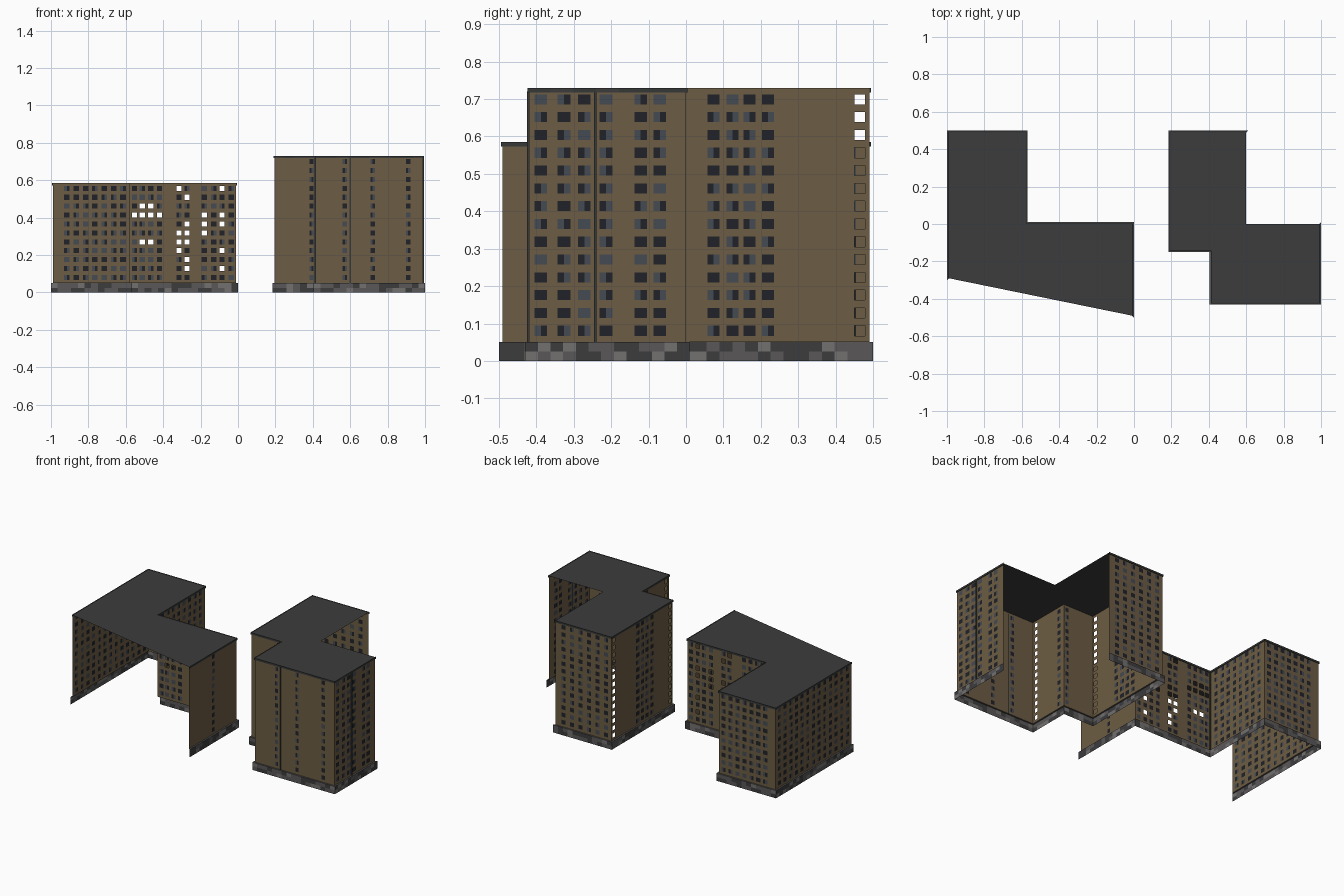
import bpy, bmesh, random
from mathutils import Vector

random.seed(4)
if "Cube" in bpy.data.objects:
    bpy.data.objects.remove(bpy.data.objects["Cube"], do_unlink=True)


def material(name, *rgb):
    m = bpy.data.materials.new(name)
    m.use_nodes = True
    m.diffuse_color = (*rgb, 1)
    bsdf = m.node_tree.nodes["Principled BSDF"]
    bsdf.inputs["Base Color"].default_value = (*rgb, 1)
    bsdf.inputs["Roughness"].default_value = 0.9
    return m


BROWN, DARK, BLUE, FRAME, ROOF, TRIM, STONE, SLATE, PALE = range(9)
MATS = [material("brown_wall", .152, .108, .057),
        material("dark_glass", .014, .016, .022),
        material("blue_grey_glass", .06, .068, .085),
        material("window_frame", .065, .06, .052),
        material("roof_grey", .045, .045, .045),
        material("trim_dark_grey", .035, .04, .038),
        material("plinth_grey", .10, .095, .095),
        material("plinth_slate", .045, .045, .048),
        material("plinth_pale", .17, .165, .16)]
PLINTH_TOP, FIRST_FLOOR, STOREY = 0.05, 0.08, 0.0476


def finish(name, bm):
    bmesh.ops.remove_doubles(bm, verts=bm.verts, dist=1e-5)
    mesh = bpy.data.meshes.new(name)
    bm.to_mesh(mesh)
    bm.free()
    for m in MATS:
        mesh.materials.append(m)
    ob = bpy.data.objects.new(name, mesh)
    bpy.context.collection.objects.link(ob)
    return ob


def quad(bm, a, b, z0, z1, mat):
    """Upright face between two plan points."""
    pts = [(*a, z0), (*b, z0), (*b, z1), (*a, z1)]
    f = bm.faces.new([bm.verts.new(p) for p in pts])
    f.material_index = mat
    return f


def outward(a, b):
    d = (b - a).normalized()
    return Vector((d.y, -d.x))


def offset_path(path, dist):
    """Mitred copy of an open right-angled path, ends extended."""
    out = []
    for i, p in enumerate(path):
        prev = outward(path[i - 1], p) if i > 0 else None
        nxt = outward(p, path[i + 1]) if i < len(path) - 1 else None
        if prev is None:
            out.append(p + dist * (nxt - (path[1] - p).normalized()))
        elif nxt is None:
            out.append(p + dist * (prev + (p - path[i - 1]).normalized()))
        else:
            out.append(p + dist * (prev + nxt))
    return out


def wall(name, a, b, floors, height, columns, holes):
    """Single sheet wall cut into a grid, with panes set in the grid cells.
    columns: (position along the wall's world axis, width, always open)"""
    bm = bmesh.new()
    length, d = (b - a).length, (b - a).normalized()
    axis = 0 if abs(d.x) > abs(d.y) else 1
    cuts, panes = {0.0, length}, []
    for i, (pos, width, is_open) in enumerate(columns):
        s = abs(pos - a[axis])
        for side in (-1, 0):
            lo = s + side * width / 2
            panes.append((lo, i, is_open))
            cuts |= {lo, lo + width / 2}
    cuts = sorted(cuts)
    levels = [PLINTH_TOP]
    for k in range(floors):
        mid = FIRST_FLOOR + k * STOREY
        levels += [mid - .013, mid + .014]
    levels.append(height)
    glass = []
    for s0, s1 in zip(cuts, cuts[1:]):
        if s1 - s0 < 1e-5:
            continue
        pane = next((p for p in panes if abs(p[0] - s0) < 1e-6), None)
        for row, (z0, z1) in enumerate(zip(levels, levels[1:])):
            mat = BROWN
            if pane and row % 2:
                floor = row // 2
                if pane[2] or (holes and str(pane[1]) in holes[floor]):
                    continue
                mat = DARK if random.random() < .65 else BLUE
            f = quad(bm, a + d * s0, a + d * s1, z0, z1, mat)
            if mat != BROWN:
                glass.append(f)
    if glass:
        ring = bmesh.ops.inset_individual(bm, faces=glass, thickness=.0018)
        for f in ring["faces"]:
            f.material_index = FRAME
    return finish(name, bm)


def ribbon(name, path, dist, z0, z1, step, palette, rows=1):
    """Panelled band standing proud of the walls, with a ledge back to them."""
    bm = bmesh.new()
    outer = offset_path(path, dist)
    for i in range(len(path) - 1):
        a, b = outer[i], outer[i + 1]
        n = max(1, round((b - a).length / step))
        for k in range(n):
            p, q = a.lerp(b, k / n), a.lerp(b, (k + 1) / n)
            for r in range(rows):
                h = (z1 - z0) / rows
                quad(bm, p, q, z0 + r * h, z0 + (r + 1) * h, random.choice(palette))
        for z in (z0, z1):
            if z > 0:
                ledge = [(*a, z), (*b, z), (*path[i + 1], z), (*path[i], z)]
                bm.faces.new([bm.verts.new(p) for p in ledge]).material_index = palette[0]
    return finish(name, bm)


def strip(name, x, y, sx, sy, height):
    """Slim vertical downpipe."""
    bm = bmesh.new()
    bmesh.ops.create_cube(bm, size=1)
    for v in bm.verts:
        v.co = (x + v.co.x * sx, y + v.co.y * sy,
                PLINTH_TOP + (v.co.z + .5) * (height - PLINTH_TOP))
    for f in bm.faces:
        f.material_index = TRIM
    finish(name, bm)


def building(name, points, roof_extra, floors, height, walls):
    path = [Vector(p) for p in points]
    for i, (wall_name, columns, holes) in enumerate(walls):
        wall(f"{name}_{wall_name}", path[i], path[i + 1], floors, height, columns, holes)
    ribbon(f"{name}_plinth", path, .01, 0, PLINTH_TOP, .035,
           [STONE, STONE, SLATE, SLATE, PALE], 2)
    ribbon(f"{name}_parapet", path, .004, height - .012, height, .06, [TRIM, TRIM, SLATE])
    bm = bmesh.new()
    bm.faces.new([bm.verts.new((*p, height - .002)) for p in points + roof_extra]).material_index = ROOF
    finish(f"{name}_roof", bm)


def row(start, end, n, width=.03):
    return [(start + (end - start) * i / (n - 1), width, False) for i in range(n)]


def at(*positions, width=.028, is_open=False):
    return [(p, width, is_open) for p in positions]


# Lower building, open along its slanted front
open_panes = ["", "58", "5", "48", "1245", "456", "568", "012368", "12", "5", "48"]
building("low_block",
         [(-.01, -.49), (-.01, 0), (-.58, 0), (-.58, .49), (-.99, .49), (-.99, -.29)], [],
         11, .585,
         [("end_wall", at(-.24, width=.024), None),
          ("inner_back_wall", at(-.553, -.512, -.466, -.42, -.315, -.272, -.18, -.13, -.085, -.036), open_panes),
          ("inner_side_wall", row(.05, .44, 8), None),
          ("back_wall", row(-.915, -.615, 7), None),
          ("outer_side_wall", row(.45, -.25, 13), None)])

# Taller building, open along its two inner rear sides
building("tall_block",
         [(.6, .49), (.195, .49), (.195, -.14), (.415, -.14), (.415, -.42), (.99, -.42), (.99, 0)],
         [(.6, 0)], 14, .73,
         [("back_wall", row(.54, .235, 6), None),
          ("outer_side_wall", at(.465, -.115, is_open=True)
           + at(.073, .124, .17, .219, width=.032), None),
          ("step_front_wall", at(.392, width=.022), None),
          ("step_side_wall", at(-.185) + at(-.39, width=.024, is_open=True), None),
          ("front_wall", at(.572, .72, .91, width=.024), None),
          ("inner_side_wall", at(-.388, -.326, -.272, -.214, -.121, -.07, width=.034), None)])

# Downpipes along the wall joints
strip("front_downpipe", .6, -.422, .006, .006, .72)
strip("step_downpipe", .41, -.143, .008, .006, .72)
strip("side_downpipe", .992, -.243, .006, .007, .72)
strip("court_downpipe", -.577, .004, .007, .007, .575)
